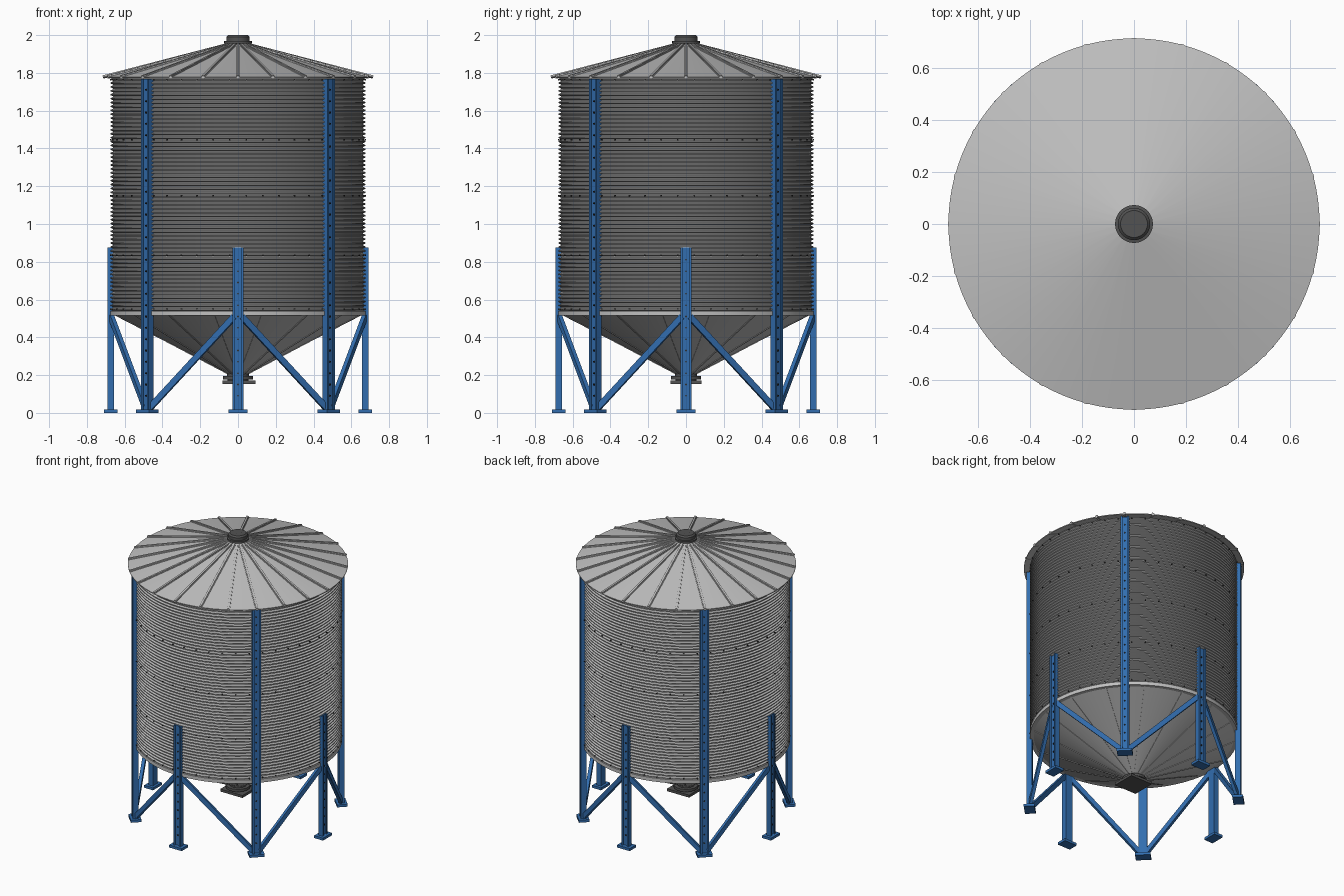
import bpy, bmesh, math
from math import sin, cos, pi, radians
from mathutils import Vector, Matrix

cube = bpy.data.objects.get("Cube")
if cube:
    bpy.data.objects.remove(cube)


def material(name, r, g, b):
    m = bpy.data.materials.new(name)
    m.use_nodes = True
    m.diffuse_color = (r, g, b, 1)
    m.node_tree.nodes["Principled BSDF"].inputs["Base Color"].default_value = (r, g, b, 1)
    return m


STEEL = material("galvanised steel", 0.53, 0.53, 0.53)
DARK = material("dark steel", 0.085, 0.085, 0.085)
BOLT = material("bolt black", 0.03, 0.03, 0.03)
BLUE = material("blue paint", 0.032, 0.155, 0.43)


def finish(name, bm, mat, smooth=False):
    bmesh.ops.recalc_face_normals(bm, faces=bm.faces)
    me = bpy.data.meshes.new(name)
    bm.to_mesh(me)
    bm.free()
    me.materials.append(mat)
    ob = bpy.data.objects.new(name, me)
    bpy.context.collection.objects.link(ob)
    if smooth:
        bpy.ops.object.select_all(action="DESELECT")
        ob.select_set(True)
        bpy.context.view_layer.objects.active = ob
        bpy.ops.object.shade_smooth_by_angle(angle=radians(25))
    return ob


def lathe(name, profile, mat, segs=96, closed=True):
    """Revolve (radius, height) points around z."""
    bm = bmesh.new()
    rings = [[bm.verts.new((r * cos(2 * pi * i / segs), r * sin(2 * pi * i / segs), z))
              for i in range(segs)] for r, z in profile]
    pairs = list(zip(rings, rings[1:])) + ([(rings[-1], rings[0])] if closed else [])
    for a, b in pairs:
        for i in range(segs):
            j = (i + 1) % segs
            bm.faces.new((a[i], a[j], b[j], b[i]))
    return finish(name, bm, mat, smooth=True)


def radial(a):
    """Frame at angle a: x outward, y tangential, z up."""
    return Matrix.Rotation(a, 4, "Z")


def box(bm, matrix, size):
    bmesh.ops.create_cube(bm, size=1, matrix=matrix @ Matrix.Diagonal((*size, 1)))


def beam(bm, p, q, width, depth, outward):
    """Box from p to q with its depth facing outward."""
    axis = (q - p).normalized()
    side = outward.cross(axis).normalized()
    out = axis.cross(side)
    m = Matrix((out, side, axis)).transposed().to_4x4()
    m.translation = (p + q) / 2
    box(bm, m, (depth, width, (q - p).length))


def bolt(bm, a, r, z, size):
    m = radial(a) @ Matrix.Translation((r, 0, z)) @ Matrix.Rotation(pi / 2, 4, "Y")
    bmesh.ops.create_cone(bm, cap_ends=True, segments=6, radius1=size, radius2=size,
                          depth=0.008, matrix=m)


# Corrugated wall with flat-topped ridges
BOTTOM, TOP, WAVES = 0.535, 1.775, 60
pitch = (TOP - BOTTOM) / WAVES
wall = [(r, BOTTOM + (k + f) * pitch) for k in range(WAVES)
        for r, f in ((0.663, 0), (0.663, 0.25), (0.675, 0.5), (0.675, 0.75))]
lathe("corrugated_wall", wall + [(0.663, TOP)], STEEL, closed=False)

# Bolt rows along the sheet joints
bm = bmesh.new()
for z in (0.55, 0.835, 1.15, 1.445, 1.763):
    for i in range(48):
        bolt(bm, (i + 0.5) * 2 * pi / 48, 0.676, z, 0.0045)
finish("wall_bolts", bm, BOLT)

# Ring between wall and hopper
lathe("base_ring", [(0.64, 0.515), (0.676, 0.515), (0.676, 0.54), (0.64, 0.54)], STEEL)

# Roof cone and raised ribs, each a narrow bar on a wider strip
EDGE, PEAK = (0.715, 1.778), (0.06, 1.948)
lathe("roof", [PEAK, EDGE, (0.715, 1.772), (0.06, 1.938)], STEEL)
bm = bmesh.new()
for i in range(24):
    turn = radial(i * 2 * pi / 24).to_3x3()
    for width, depth in ((0.02, 0.008), (0.013, 0.018)):
        beam(bm, turn @ Vector((EDGE[0], 0, EDGE[1])), turn @ Vector((PEAK[0], 0, PEAK[1])),
             width, depth, turn @ Vector((0.25, 0, 1)))
finish("roof_ribs", bm, STEEL)

# Roof cap
lathe("roof_cap", [(0.001, 1.935), (0.066, 1.935), (0.066, 1.952), (0.073, 1.955), (0.073, 1.968),
                   (0.062, 1.97), (0.062, 1.99), (0.052, 2.0), (0.001, 2.0)],
      DARK, segs=32, closed=False)
bm = bmesh.new()
for i in range(8):
    a = i * pi / 4
    bmesh.ops.create_cone(bm, cap_ends=True, segments=6, radius1=0.003, radius2=0.003, depth=0.004,
                          matrix=Matrix.Translation((0.022 * cos(a), 0.022 * sin(a), 1.998)))
finish("cap_bolts", bm, BOLT)

# Hopper cone with seam strips
RIM, NECK = (0.66, 0.52), (0.05, 0.205)
lathe("hopper", [RIM, NECK, (0.045, 0.215), (0.645, 0.53)], STEEL)
bm = bmesh.new()
for i in range(16):
    turn = radial((i + 0.5) * pi / 8).to_3x3()
    beam(bm, turn @ Vector((RIM[0], 0, RIM[1])), turn @ Vector((NECK[0], 0, NECK[1])),
         0.01, 0.006, turn @ Vector((0.5, 0, -1)))
finish("hopper_seams", bm, STEEL)

# Discharge outlet with a slide gate
lathe("outlet_neck", [(0.001, 0.156), (0.055, 0.156), (0.055, 0.178), (0.08, 0.178), (0.08, 0.196),
                      (0.057, 0.196), (0.057, 0.235), (0.001, 0.235)], DARK, segs=32, closed=False)
bm = bmesh.new()
box(bm, Matrix.Translation((0.005, 0, 0.162)), (0.175, 0.165, 0.018))
finish("slide_gate", bm, DARK)

# Legs: lipped channels open to the outside, tall on the diagonals
IN, OUT, HALF, LIP, T = 0.656, 0.692, 0.028, 0.015, 0.005
half_section = [(IN, HALF), (OUT, HALF), (OUT, LIP), (OUT - T, LIP),
                (OUT - T, HALF - T), (IN + 0.024, HALF - T)]
section = half_section + [(r, -t) for r, t in reversed(half_section)]
legs, feet, bolts, braces = (bmesh.new() for _ in range(4))
for i in range(8):
    a = i * pi / 4
    tall = i % 2 == 1
    top = 1.768 if tall else 0.875
    shift = 0.006 if tall else 0
    frame = radial(a) @ Matrix.Translation((shift, 0, 0))
    base = legs.faces.new([legs.verts.new(frame @ Vector((r, t, 0.015))) for r, t in section])
    ext = bmesh.ops.extrude_face_region(legs, geom=[base], use_keep_orig=True)["geom"]
    bmesh.ops.translate(legs, vec=(0, 0, top - 0.015),
                        verts=[v for v in ext if isinstance(v, bmesh.types.BMVert)])
    box(feet, frame @ Matrix.Translation((0.674, 0, 0.009)), (0.07, 0.1, 0.018))
    z = 0.09
    while z < top - 0.02:
        bolt(bolts, a, IN + 0.026 + shift, z, 0.005)
        z += 0.06
    # Braces from each short leg down to the feet of its tall neighbours
    if not tall:
        for s in (-1, 1):
            b = a + s * pi / 4
            p = radial(a).to_3x3() @ Vector((0.672, s * 0.02, 0.51))
            q = radial(b).to_3x3() @ Vector((0.675, -s * 0.02, 0.03))
            beam(braces, p, q, 0.032, 0.022, Vector((cos((a + b) / 2), sin((a + b) / 2), 0)))
finish("legs", legs, BLUE)
finish("feet", feet, BLUE)
finish("leg_bolts", bolts, BOLT)
finish("leg_braces", braces, BLUE)
